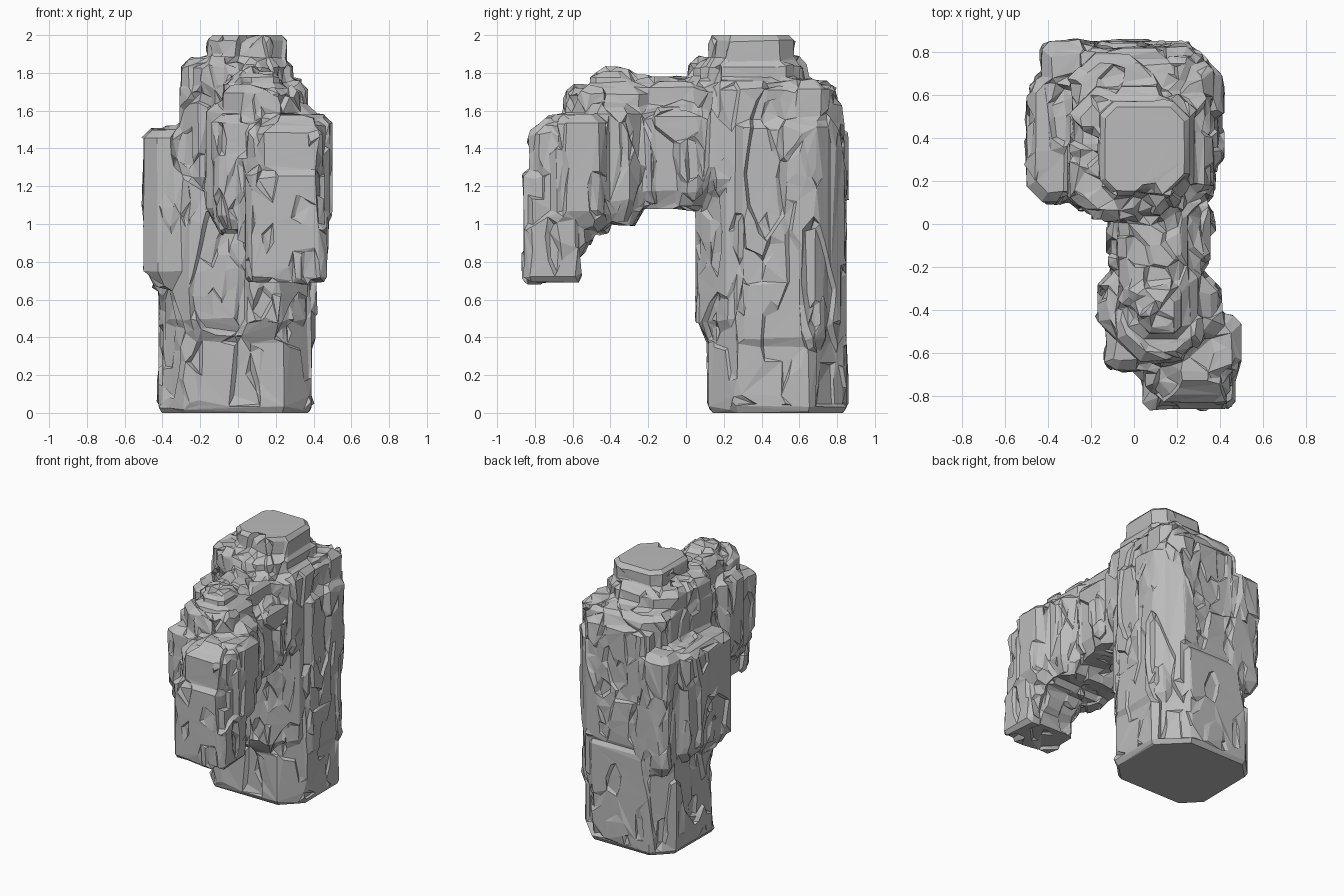
import bpy, bmesh, random
from mathutils import Vector, noise

random.seed(11)
if "Cube" in bpy.data.objects:
    bpy.data.objects.remove(bpy.data.objects["Cube"], do_unlink=True)

stone = bpy.data.materials.new("grey stone")
stone.use_nodes = True
grey = (0.5, 0.5, 0.5, 1)
stone.diffuse_color = grey
stone.node_tree.nodes["Principled BSDF"].inputs["Base Color"].default_value = grey

# Rough blocks: x range, y range, z range
BLOCKS = {
    "foot": (-.42, .39, .12, .85, 0, .78),
    "body": (-.4, .37, .06, .82, .4, 1.5),
    "left_column": (-.5, -.15, .1, .7, .66, 1.5),
    "back_left_column": (-.43, -.1, .3, .85, .6, 1.52),
    "right_column": (.1, .41, .22, .76, .3, 1.56),
    "back_column": (-.25, .34, .4, .84, .7, 1.68),
    "core": (-.31, .37, .03, .79, 1.15, 1.76),
    "peak_base": (-.3, .28, .02, .64, 1.6, 1.88),
    "peak": (-.16, .26, .13, .57, 1.75, 2.02),
    "bridge": (-.12, .37, -.33, .18, 1.08, 1.62),
    "bridge_crest": (-.07, .27, -.4, .15, 1.4, 1.78),
    "arm": (-.17, .41, -.52, -.23, 1, 1.64),
    "arm_crest": (-.08, .32, -.64, -.2, 1.4, 1.74),
    "arm_top": (0, .24, -.53, -.27, 1.6, 1.83),
    "arm_front": (-.13, .45, -.68, -.38, .95, 1.58),
    "arm_belly": (0, .45, -.72, -.48, .82, 1.4),
    "tip": (.04, .47, -.86, -.55, .69, 1.3),
    "tip_top": (.06, .47, -.83, -.5, 1.2, 1.53),
    "tip_side": (.15, .5, -.77, -.42, .98, 1.58),
}
BROKEN_EDGE = .045
SQUARE_EDGE = .015
SQUARE_BELOW = ("foot", "tip")


def add_block(bm, name, x0, x1, y0, y1, z0, z1):
    """Closed eight-sided prism with uneven corners, broken top and undercut."""
    under = SQUARE_EDGE if name in SQUARE_BELOW else BROKEN_EDGE
    cut = [random.uniform(.1, .28) * min(x1 - x0, y1 - y0) for _ in range(4)]
    a, b, c, d = cut
    outline = [(x0 + a, y0), (x1 - b, y0), (x1, y0 + b), (x1, y1 - c),
               (x1 - c, y1), (x0 + d, y1), (x0, y1 - d), (x0, y0 + a)]
    mx, my = (x0 + x1) / 2, (y0 + y1) / 2
    levels = ((z0, under), (z0 + under * 2, 0),
              (z1 - BROKEN_EDGE, 0), (z1, BROKEN_EDGE))
    rings = []
    for z, inset in levels:
        fx, fy = 1 - 2 * inset / (x1 - x0), 1 - 2 * inset / (y1 - y0)
        rings.append([bm.verts.new((mx + (x - mx) * fx, my + (y - my) * fy, z))
                      for x, y in outline])
    bm.faces.new(rings[0][::-1])
    bm.faces.new(rings[-1])
    for low, high in zip(rings, rings[1:]):
        for i in range(8):
            j = (i + 1) % 8
            bm.faces.new((low[i], low[j], high[j], high[i]))


def plate(point, across, upright):
    """One random value per irregular cell, so the stone breaks in plates."""
    p = Vector((point.x * across, point.y * across, point.z * upright))
    return noise.cell(noise.voronoi(p)[1][0] * 37.7) % 1


def bake(obj):
    """Replace the mesh with the result of its modifiers."""
    graph = bpy.context.evaluated_depsgraph_get()
    mesh = bpy.data.meshes.new_from_object(obj.evaluated_get(graph))
    obj.modifiers.clear()
    obj.data = mesh


# Stack the blocks and fuse them into one skin
bm = bmesh.new()
for name, size in BLOCKS.items():
    add_block(bm, name, *size)
mesh = bpy.data.meshes.new("rock_arch")
bm.to_mesh(mesh)
bm.free()
rock = bpy.data.objects.new("rock_arch", mesh)
bpy.context.collection.objects.link(rock)
fuse = rock.modifiers.new("fuse", 'REMESH')
fuse.mode = 'VOXEL'
fuse.voxel_size = .013
bake(rock)

# Split off some tall plates and small chips; the rest stays flat
normals = [v.normal.copy() for v in rock.data.vertices]
for v, n in zip(rock.data.vertices, normals):
    tall, small = plate(v.co, 5, 1.7), plate(v.co, 12, 5)
    depth = 0
    if tall > .7:
        depth -= .022
    if small > .8:
        depth -= .014
    elif small < .12:
        depth += .01
    if v.co.z > .04:
        v.co += n * depth
    v.co.z = min(max(v.co.z, 0), 2)

# Reduce to broad hard facets
facet = rock.modifiers.new("facet", 'DECIMATE')
facet.ratio = min(1, 4500 / (2 * len(rock.data.polygons)))
bake(rock)
rock.data.name = "rock_arch"
rock.data.materials.clear()
rock.data.materials.append(stone)
for face in rock.data.polygons:
    face.use_smooth = False
    face.material_index = 0
